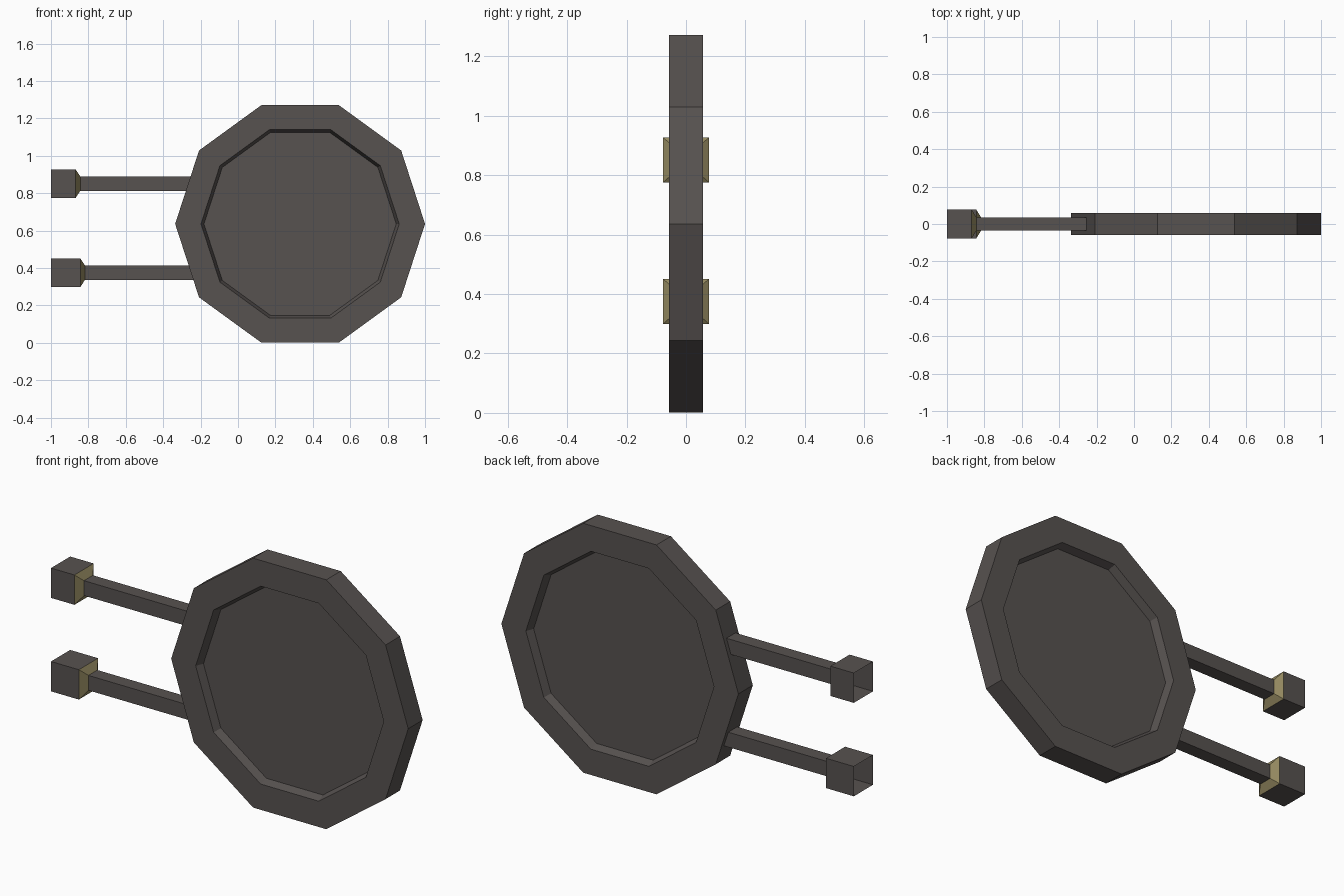
import bpy, bmesh, math

if "Cube" in bpy.data.objects:
    bpy.data.objects.remove(bpy.data.objects["Cube"])


def material(name, rgb):
    m = bpy.data.materials.new(name)
    m.diffuse_color = (*rgb, 1.0)
    m.use_nodes = True
    m.node_tree.nodes["Principled BSDF"].inputs["Base Color"].default_value = m.diffuse_color
    return m


DARK = material("dark grey metal", (0.095, 0.084, 0.080))
BRASS = material("dull brass", (0.29, 0.245, 0.115))


def loft(name, rings, cap_start, cap_end, brass_band=None):
    """Skin a list of closed vertex rings; one band may be brass."""
    bm = bmesh.new()
    loops = [[bm.verts.new(p) for p in ring] for ring in rings]
    n = len(loops[0])
    for k in range(len(loops) - 1):
        a, b = loops[k], loops[k + 1]
        for i in range(n):
            j = (i + 1) % n
            f = bm.faces.new((a[i], a[j], b[j], b[i]))
            f.material_index = 1 if k == brass_band else 0
    if cap_start:
        bm.faces.new(list(reversed(loops[0])))
    if cap_end:
        bm.faces.new(loops[-1])
    bmesh.ops.recalc_face_normals(bm, faces=bm.faces)
    mesh = bpy.data.meshes.new(name)
    bm.to_mesh(mesh)
    bm.free()
    mesh.materials.append(DARK)
    mesh.materials.append(BRASS)
    obj = bpy.data.objects.new(name, mesh)
    bpy.context.collection.objects.link(obj)
    return obj


# Ten-sided disc with a tapered recess on both faces
CX, CZ = 0.332, 0.636


def decagon(radius, y):
    return [(CX + radius * math.cos(math.radians(36 * i)), y,
             CZ + radius * math.sin(math.radians(36 * i))) for i in range(10)]


profile = [(0.514, -0.018), (0.530, -0.058), (0.668, -0.058),
           (0.668, 0.058), (0.530, 0.058), (0.514, 0.018)]
loft("round_disc", [decagon(r, y) for r, y in profile], True, True)


# Two arms: open square socket, brass taper, then a bar running into the disc
def square(x, half_y, half_z, z):
    return [(x, sy * half_y, z + sz * half_z)
            for sy, sz in ((-1, -1), (1, -1), (1, 1), (-1, 1))]


for name, z, x_block in (("upper_arm", 0.851, -0.868), ("lower_arm", 0.375, -0.843)):
    rings = [square(-1.0, 0.077, 0.076, z),
             square(x_block, 0.077, 0.076, z),
             square(x_block + 0.025, 0.036, 0.038, z),
             square(-0.22, 0.036, 0.038, z)]
    loft(name, rings, False, True, brass_band=1)
